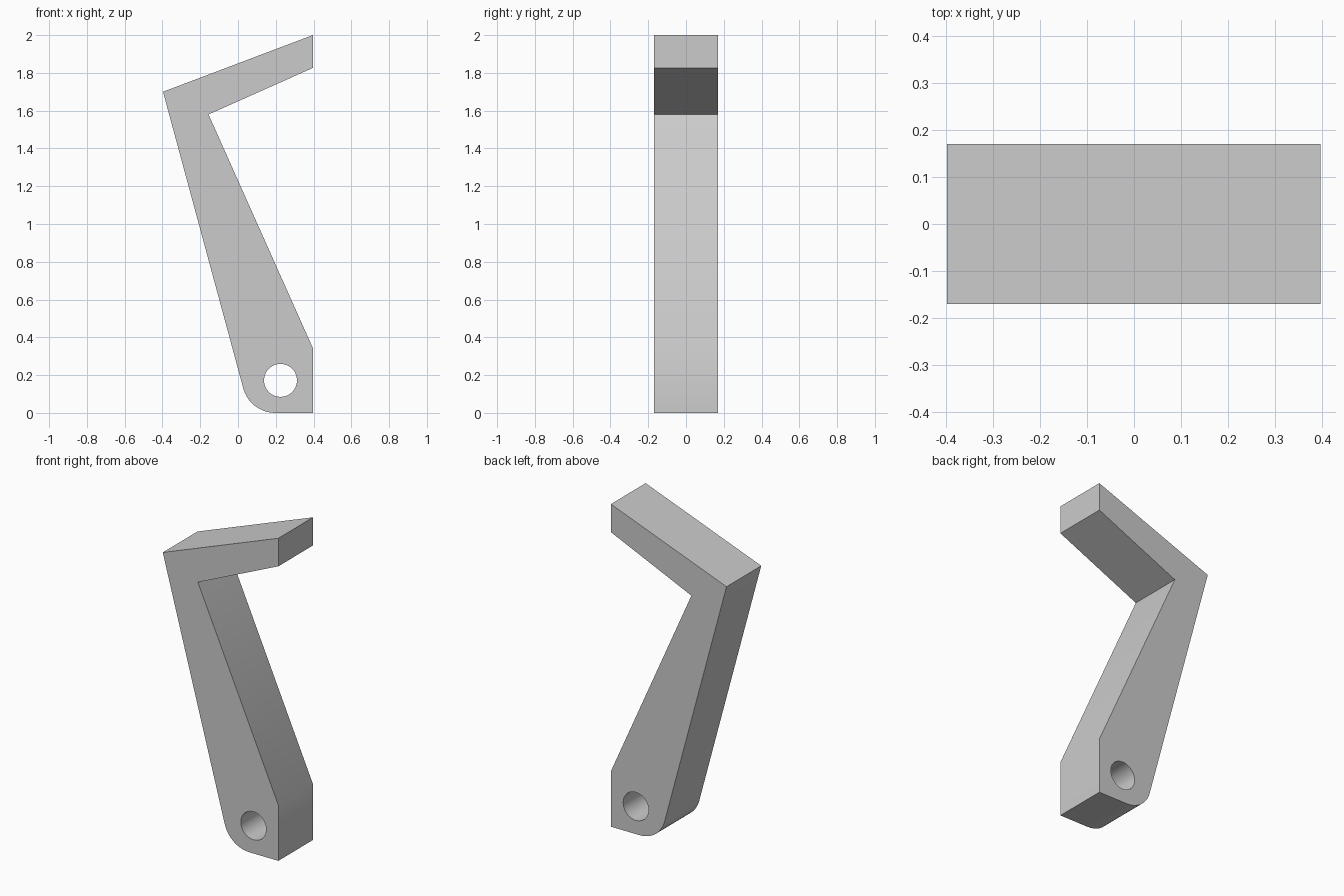
import bpy, bmesh
from math import cos, sin, radians

cube = bpy.data.objects.get("Cube")
if cube:
    bpy.data.objects.remove(cube, do_unlink=True)

DEPTH = 0.34

grey = bpy.data.materials.new("plain grey")
grey.use_nodes = True
grey.diffuse_color = (0.6, 0.6, 0.6, 1)
grey.node_tree.nodes["Principled BSDF"].inputs["Base Color"].default_value = grey.diffuse_color


def arc(cx, cz, radius, start, end, steps):
    angles = [radians(start + (end - start) * i / steps) for i in range(steps + 1)]
    return [(cx + radius * cos(a), cz + radius * sin(a)) for a in angles]


def prism(name, outline, depth):
    """Extrude an x-z outline along y, centred on y = 0."""
    bm = bmesh.new()
    face = bm.faces.new([bm.verts.new((x, -depth / 2, z)) for x, z in outline])
    grown = bmesh.ops.extrude_face_region(bm, geom=[face])["geom"]
    verts = [v for v in grown if isinstance(v, bmesh.types.BMVert)]
    bmesh.ops.translate(bm, verts=verts, vec=(0, depth, 0))
    bmesh.ops.recalc_face_normals(bm, faces=bm.faces)
    mesh = bpy.data.meshes.new(name)
    bm.to_mesh(mesh)
    bm.free()
    mesh.materials.append(grey)
    obj = bpy.data.objects.new(name, mesh)
    bpy.context.collection.objects.link(obj)
    return obj


# Bent lever arm with a rounded heel
outline = [(0.396, 2.0), (-0.397, 1.7)]
outline += arc(0.197, 0.175, 0.175, 195.3, 270, 10)
outline += [(0.396, 0), (0.396, 0.344), (-0.156, 1.58), (0.396, 1.826)]
arm = prism("lever_arm", outline, DEPTH)

# Pivot hole through the heel
cutter = prism("pivot_hole_cutter", arc(0.225, 0.172, 0.087, 0, 352.5, 47), DEPTH * 2)
cutter.hide_render = True
cutter.hide_set(True)
hole = arm.modifiers.new("pivot_hole", 'BOOLEAN')
hole.operation = 'DIFFERENCE'
hole.solver = 'EXACT'
hole.object = cutter

# Apply the cut and remove the helper
bpy.context.view_layer.objects.active = arm
arm.select_set(True)
bpy.ops.object.modifier_apply(modifier=hole.name)
bpy.data.objects.remove(cutter, do_unlink=True)
bpy.ops.object.shade_smooth_by_angle(angle=radians(30))
